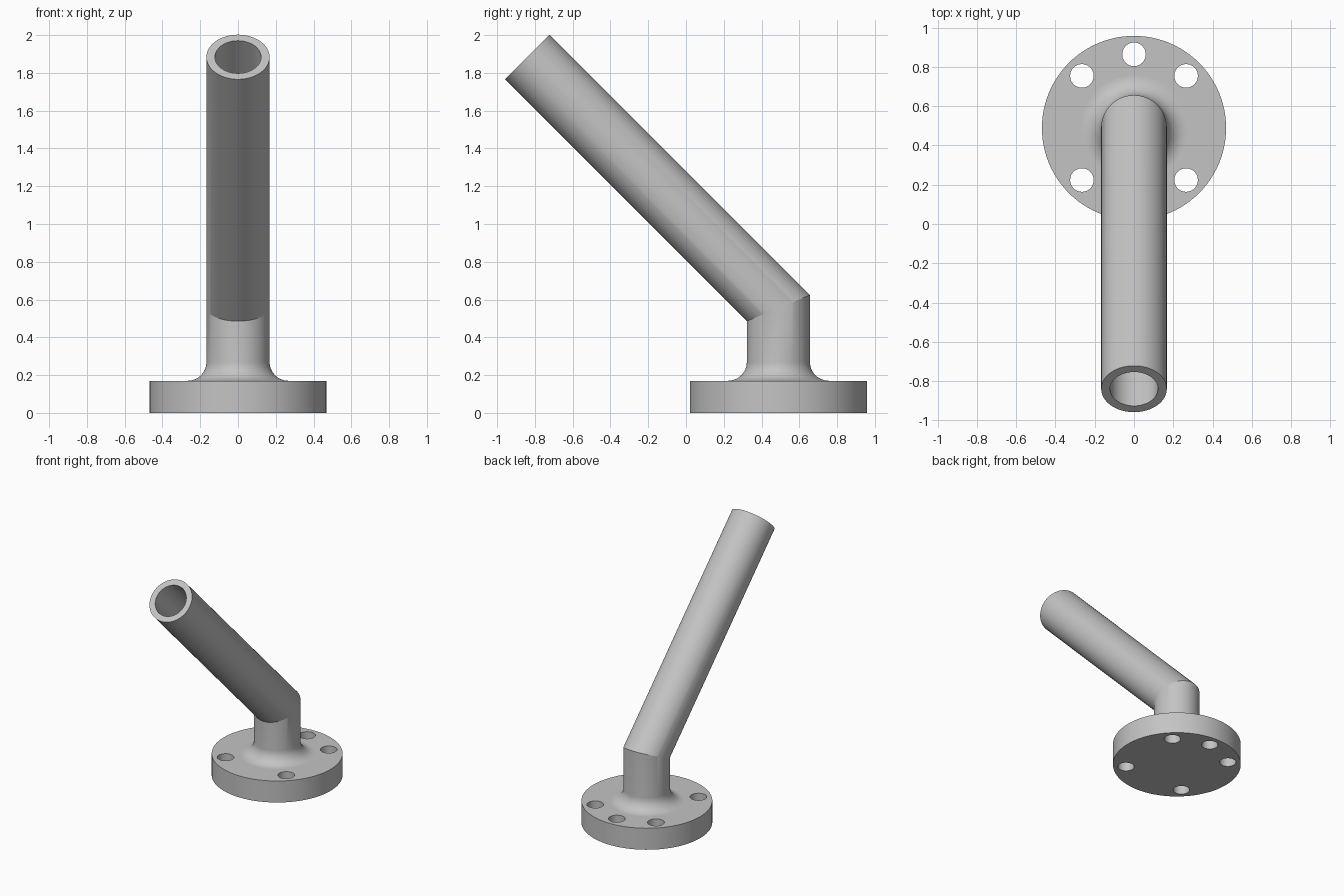
import bpy, bmesh
from math import cos, sin, pi, radians, tan
from mathutils import Vector

cube = bpy.data.objects.get("Cube")
if cube:
    bpy.data.objects.remove(cube, do_unlink=True)

CENTRE_Y = 0.489
FLANGE_R, FLANGE_H = 0.469, 0.17
OUTER_R, BORE_R, FILLET = 0.167, 0.122, 0.1
BEND_Z, ARM = 0.555, 1.329          # bend height, arm run along -y and +z
SEGMENTS = 96

grey = bpy.data.materials.new("light_grey_metal")
colour = (0.55, 0.55, 0.55, 1)
grey.diffuse_color = colour
grey.use_nodes = True
grey.node_tree.nodes["Principled BSDF"].inputs["Base Color"].default_value = colour


def smooth(obj):
    bpy.ops.object.select_all(action="DESELECT")
    obj.select_set(True)
    bpy.context.view_layer.objects.active = obj
    bpy.ops.object.shade_smooth_by_angle(angle=radians(20))


def cylinder(name, radius, depth, x, y, z, sides):
    bpy.ops.mesh.primitive_cylinder_add(vertices=sides, radius=radius, depth=depth,
                                        location=(x, y, z))
    obj = bpy.context.object
    obj.name = name
    obj.data.materials.append(grey)
    return obj


# Flange disc with five bolt holes, the front position left undrilled
flange = cylinder("flange", FLANGE_R, FLANGE_H, 0, CENTRE_Y, FLANGE_H / 2, SEGMENTS)
for i in range(-1, 6, 1):
    if i in (0, 4):
        continue
    angle = radians(45 * i)
    cutter = cylinder("bolt_hole_cutter", 0.06, 0.5, 0.375 * cos(angle),
                      CENTRE_Y + 0.375 * sin(angle), FLANGE_H / 2, 40)
    cutter.hide_render = True
    cut = flange.modifiers.new("bolt_hole", "BOOLEAN")
    cut.object, cut.operation, cut.solver = cutter, "DIFFERENCE", "EXACT"
    bpy.context.view_layer.objects.active = flange
    bpy.ops.object.modifier_apply(modifier=cut.name)
    bpy.data.objects.remove(cutter, do_unlink=True)
smooth(flange)

# Bent pipe: rings lofted up the outside, over the rim and down the bore
bm = bmesh.new()


def ring(radius, y, z, slope=0.0, y_scale=1.0):
    """Circle around the pipe axis, tilted so that z rises with y."""
    verts = []
    for i in range(SEGMENTS):
        a = 2 * pi * i / SEGMENTS
        dy = radius * sin(a) * y_scale
        verts.append(bm.verts.new(Vector((radius * cos(a), y + dy, z + dy * slope))))
    return verts


def mitre(radius):
    return ring(radius, CENTRE_Y, BEND_Z, tan(pi / 8))


def rim(radius):
    return ring(radius, CENTRE_Y - ARM, BEND_Z + ARM, 1.0, cos(pi / 4))


sunk = FLANGE_H - 0.02
rings = [ring(OUTER_R + FILLET, CENTRE_Y, sunk)]
for i in range(13):
    a = pi / 2 * i / 12
    rings.append(ring(OUTER_R + FILLET * (1 - sin(a)), CENTRE_Y,
                      FLANGE_H + FILLET * (1 - cos(a))))
rings += [mitre(OUTER_R), rim(OUTER_R), rim(BORE_R), mitre(BORE_R),
          ring(BORE_R, CENTRE_Y, sunk)]
for lower, upper in zip(rings, rings[1:] + rings[:1]):
    for i in range(SEGMENTS):
        j = (i + 1) % SEGMENTS
        bm.faces.new((lower[i], lower[j], upper[j], upper[i]))
bmesh.ops.recalc_face_normals(bm, faces=bm.faces)

mesh = bpy.data.meshes.new("bent_pipe")
bm.to_mesh(mesh)
bm.free()
mesh.materials.append(grey)
pipe = bpy.data.objects.new("bent_pipe", mesh)
bpy.context.collection.objects.link(pipe)
smooth(pipe)
